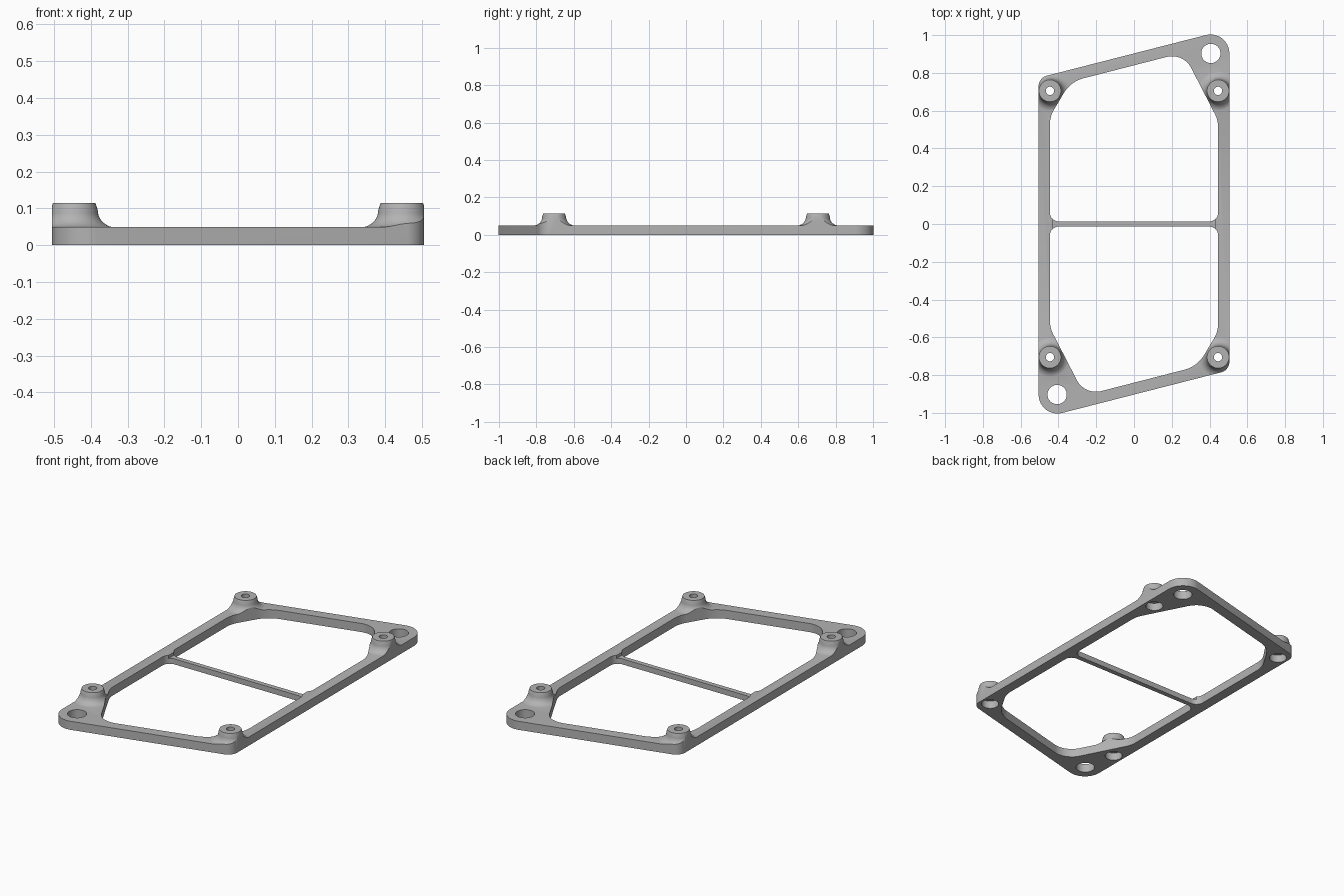
import bpy, bmesh, math
from mathutils import Vector

cube = bpy.data.objects.get("Cube")
if cube:
    bpy.data.objects.remove(cube, do_unlink=True)

grey = bpy.data.materials.new("plain grey")
grey.use_nodes = True
grey.diffuse_color = (0.45, 0.45, 0.45, 1)
grey.node_tree.nodes["Principled BSDF"].inputs["Base Color"].default_value = grey.diffuse_color


def new_object(name, bm):
    bmesh.ops.recalc_face_normals(bm, faces=bm.faces)
    mesh = bpy.data.meshes.new(name)
    bm.to_mesh(mesh)
    bm.free()
    mesh.materials.append(grey)
    obj = bpy.data.objects.new(name, mesh)
    bpy.context.collection.objects.link(obj)
    return obj


def rounded(corners, steps=14):
    """Fillet every (x, y, radius) corner of a closed outline."""
    out = []
    for i, (x, y, r) in enumerate(corners):
        p = Vector((x, y))
        a = (Vector(corners[i - 1][:2]) - p).normalized()
        b = (Vector(corners[(i + 1) % len(corners)][:2]) - p).normalized()
        half = a.angle(b) / 2
        centre = p + (a + b).normalized() * (r / math.sin(half))
        start = p + a * (r / math.tan(half)) - centre
        end = p + b * (r / math.tan(half)) - centre
        sweep = math.pi - 2 * half
        for k in range(steps + 1):
            t = k / steps
            v = start * math.sin((1 - t) * sweep) + end * math.sin(t * sweep)
            out.append(centre + v / math.sin(sweep))
    return out


def prism(name, outline, z0, z1):
    bm = bmesh.new()
    face = bm.faces.new([bm.verts.new((x, y, z0)) for x, y in outline])
    ext = bmesh.ops.extrude_face_region(bm, geom=[face])
    bmesh.ops.translate(bm, vec=(0, 0, z1 - z0),
                        verts=[v for v in ext["geom"] if isinstance(v, bmesh.types.BMVert)])
    return new_object(name, bm)


def box(name, hx, hy, z0, z1):
    return prism(name, [(-hx, -hy), (hx, -hy), (hx, hy), (-hx, hy)], z0, z1)


def lathe(name, profile, x, y, sides=48):
    """Closed solid of revolution from (radius, z) points, top to bottom."""
    bm = bmesh.new()
    rings = [[bm.verts.new((x + r * math.cos(k * math.tau / sides),
                            y + r * math.sin(k * math.tau / sides), z))
              for k in range(sides)] for r, z in profile]
    for top, low in zip(rings, rings[1:]):
        for k in range(sides):
            n = (k + 1) % sides
            bm.faces.new((top[k], top[n], low[n], low[k]))
    bm.faces.new(rings[0])
    bm.faces.new(rings[-1])
    return new_object(name, bm)


def combine(target, tool, operation):
    mod = target.modifiers.new("combine", "BOOLEAN")
    mod.operation, mod.solver, mod.object = operation, "EXACT", tool
    bpy.ops.object.select_all(action="DESELECT")
    bpy.context.view_layer.objects.active = target
    target.select_set(True)
    bpy.ops.object.modifier_apply(modifier=mod.name)
    bpy.data.objects.remove(tool, do_unlink=True)


def turned(corners):
    return [(-x, -y, r) for x, y, r in corners]


# Slab with four flared screw posts
frame = box("mounting_frame", 0.8, 1.3, 0, 0.05)
posts = [(sx * 0.445, sy * 0.705) for sx in (-1, 1) for sy in (-1, 1)]
flare = [(0.112 - 0.048 * math.cos(a), 0.095 - 0.046 * math.sin(a))
         for a in (k * math.pi / 20 for k in range(11))]
for x, y in posts:
    combine(frame, lathe("post", [(0.058, 0.114)] + flare + [(0.112, 0.02)], x, y), "UNION")

# Trim everything to the slanted outer outline
half_outline = [(0.505, 1.032, 0.1), (-0.505, 0.774, 0.058)]
combine(frame, prism("outline", rounded(half_outline + turned(half_outline)), -0.1, 0.3),
        "INTERSECT")

# Two large openings, leaving the cross bar between them
opening = [(-0.445, 0.014, 0.045), (0.445, 0.014, 0.045), (0.445, 0.55, 0.15),
           (0.261, 0.907, 0.113), (-0.335, 0.754, 0.17), (-0.445, 0.57, 0.15)]
for corners in (opening, turned(opening)):
    combine(frame, prism("opening", rounded(corners), -0.1, 0.3), "DIFFERENCE")

# Lower the top of the cross bar
combine(frame, box("bar_cut", 0.43, 0.06, 0.032, 0.2), "DIFFERENCE")

# Stepped screw holes in the posts, wide from below
for x, y in posts:
    steps = [(0.022, 0.2), (0.022, 0.045), (0.047, 0.045), (0.047, -0.1)]
    combine(frame, lathe("screw_hole", steps, x, y), "DIFFERENCE")

# Plain holes in the two long corners
for s in (-1, 1):
    combine(frame, lathe("corner_hole", [(0.051, 0.2), (0.051, -0.1)], s * 0.407, s * 0.903),
            "DIFFERENCE")

bpy.ops.object.select_all(action="DESELECT")
bpy.context.view_layer.objects.active = frame
frame.select_set(True)
bpy.ops.object.shade_smooth_by_angle(angle=math.radians(30))
